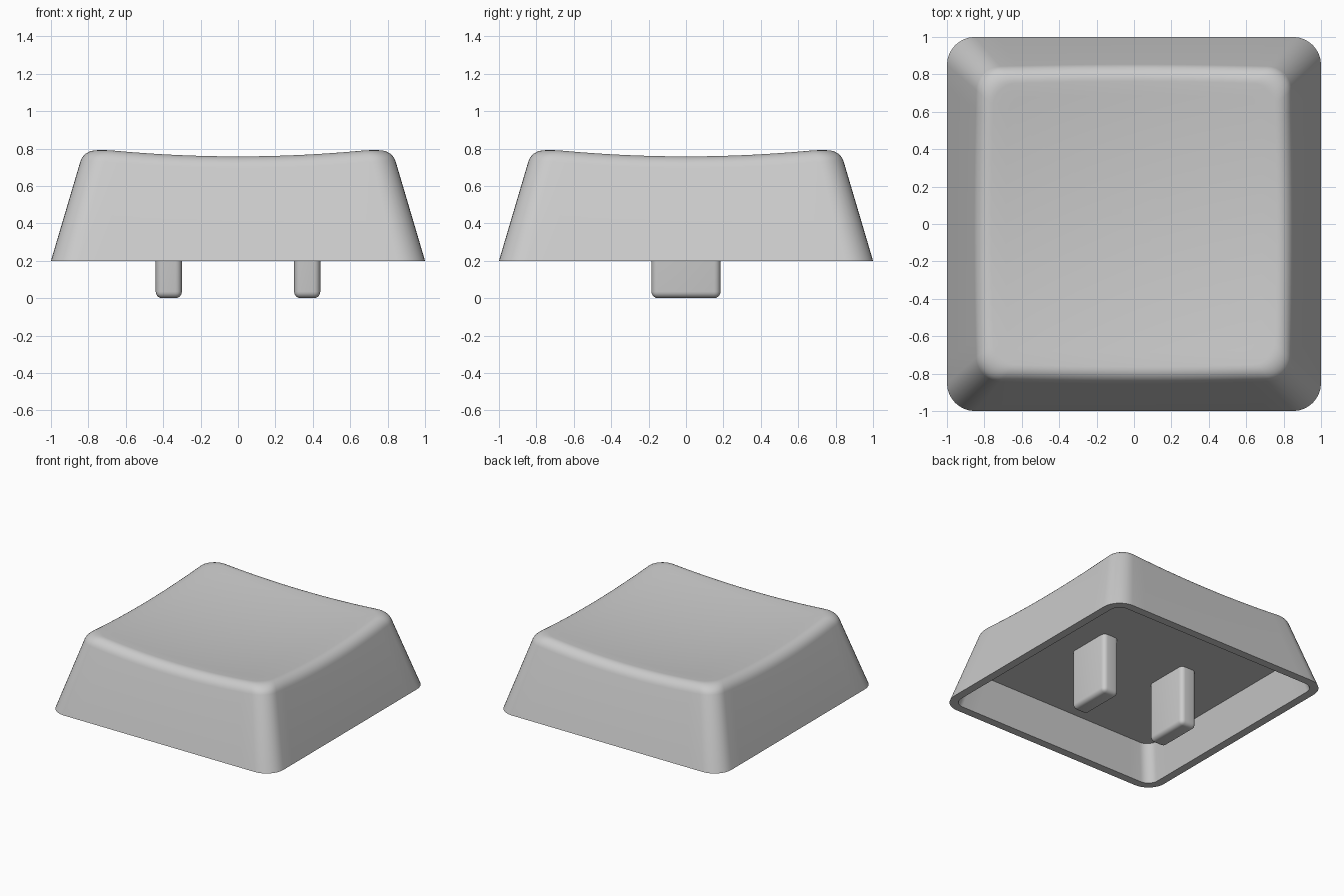
import bpy, bmesh, math
from mathutils import Vector

if "Cube" in bpy.data.objects:
    bpy.data.objects.remove(bpy.data.objects["Cube"])

BASE = 0.2             # height of the shell's lower rim
SLOPE = 0.296          # inward lean of the outer walls
ARC, SIDE = 8, 14      # segments per corner and per straight side


def material(name, v):
    m = bpy.data.materials.new(name)
    m.diffuse_color = (v, v, v, 1)
    m.use_nodes = True
    m.node_tree.nodes["Principled BSDF"].inputs["Base Color"].default_value = m.diffuse_color
    return m


grey = material("grey plastic", 0.6)


def outline(half, radius):
    """Points of a rounded square, counter-clockwise."""
    corners = []
    for q, (sx, sy) in enumerate(((1, 1), (-1, 1), (-1, -1), (1, -1))):
        c = half - radius
        corners.append([Vector((sx * c + radius * math.cos(a), sy * c + radius * math.sin(a)))
                        for a in (math.pi / 2 * (q + i / ARC) for i in range(ARC + 1))])
    pts = []
    for q in range(4):
        pts += corners[q]
        end, start = corners[q][-1], corners[(q + 1) % 4][0]
        pts += [end.lerp(start, i / SIDE) for i in range(1, SIDE)]
    return pts


def dish(x, y):
    """Height of the hollowed top."""
    return 0.715 + 0.073 * (x * x + y * y)


def wall(i, z):
    """Point i of the leaning outer wall at height z."""
    p = outline(1 - SLOPE * (z - BASE), 0.15 - 0.04 * (z - BASE))[i]
    return Vector((p.x, p.y, z))


def finish(bm, name):
    bmesh.ops.recalc_face_normals(bm, faces=bm.faces)
    me = bpy.data.meshes.new(name)
    bm.to_mesh(me)
    bm.free()
    me.materials.append(grey)
    ob = bpy.data.objects.new(name, me)
    bpy.context.collection.objects.link(ob)
    bpy.ops.object.select_all(action='DESELECT')
    ob.select_set(True)
    bpy.context.view_layer.objects.active = ob
    bpy.ops.object.shade_smooth_by_angle(angle=math.radians(30))
    return ob


# Rows of the shell, from the inside ceiling round the rim and over the top
count = len(outline(1, 0.15))
rows = [[Vector((p.x, p.y, z)) for p in outline(h, r)]
        for h, r, z in ((0.87, 0.085, 0.48), (0.935, 0.085, BASE), (1, 0.15, BASE))]

FILLET, STEPS, RINGS = 0.07, 7, 10
columns = []
for i in range(count):
    edge = wall(i, 0.75)
    for _ in range(6):                       # where the wall meets the dish
        edge = wall(i, dish(edge.x, edge.y))
    low = wall(i, edge.z - FILLET)
    inner = edge.xy * (1 - FILLET / max(abs(edge.x), abs(edge.y)))
    high = Vector((inner.x, inner.y, dish(*inner)))
    col = []
    for s in range(STEPS + 1):               # rounded top edge
        t = s / STEPS
        a, b, c = (1 - t) ** 2, 2 * t * (1 - t) * 0.77, t * t
        col.append((low * a + edge * b + high * c) / (a + b + c))
    for s in range(RINGS - 1, 0, -1):        # dished top
        x, y = inner * s / RINGS
        col.append(Vector((x, y, dish(x, y))))
    columns.append(col)
rows += [list(r) for r in zip(*columns)]

bm = bmesh.new()
verts = [[bm.verts.new(p) for p in row] for row in rows]
for r0, r1 in zip(verts, verts[1:]):
    for i in range(count):
        j = (i + 1) % count
        bm.faces.new((r0[i], r0[j], r1[j], r1[i]))
bm.faces.new(verts[0])                       # inside ceiling
centre = bm.verts.new((0, 0, dish(0, 0)))
for i in range(count):
    bm.faces.new((verts[-1][i], verts[-1][(i + 1) % count], centre))
finish(bm, "keycap_shell")

# Two rounded mounting prongs hanging from the ceiling
for side, label in ((-1, "left"), (1, "right")):
    bm = bmesh.new()
    bmesh.ops.create_cube(bm, size=1)
    for v in bm.verts:
        v.co = Vector((v.co.x * 0.14 + side * 0.37, v.co.y * 0.37, 0.25 + v.co.z * 0.5))
    edges = [e for e in bm.edges if min(v.co.z for v in e.verts) < 0.1]
    bmesh.ops.bevel(bm, geom=edges, offset=0.035, segments=5, profile=0.5, affect='EDGES')
    finish(bm, label + "_prong")
